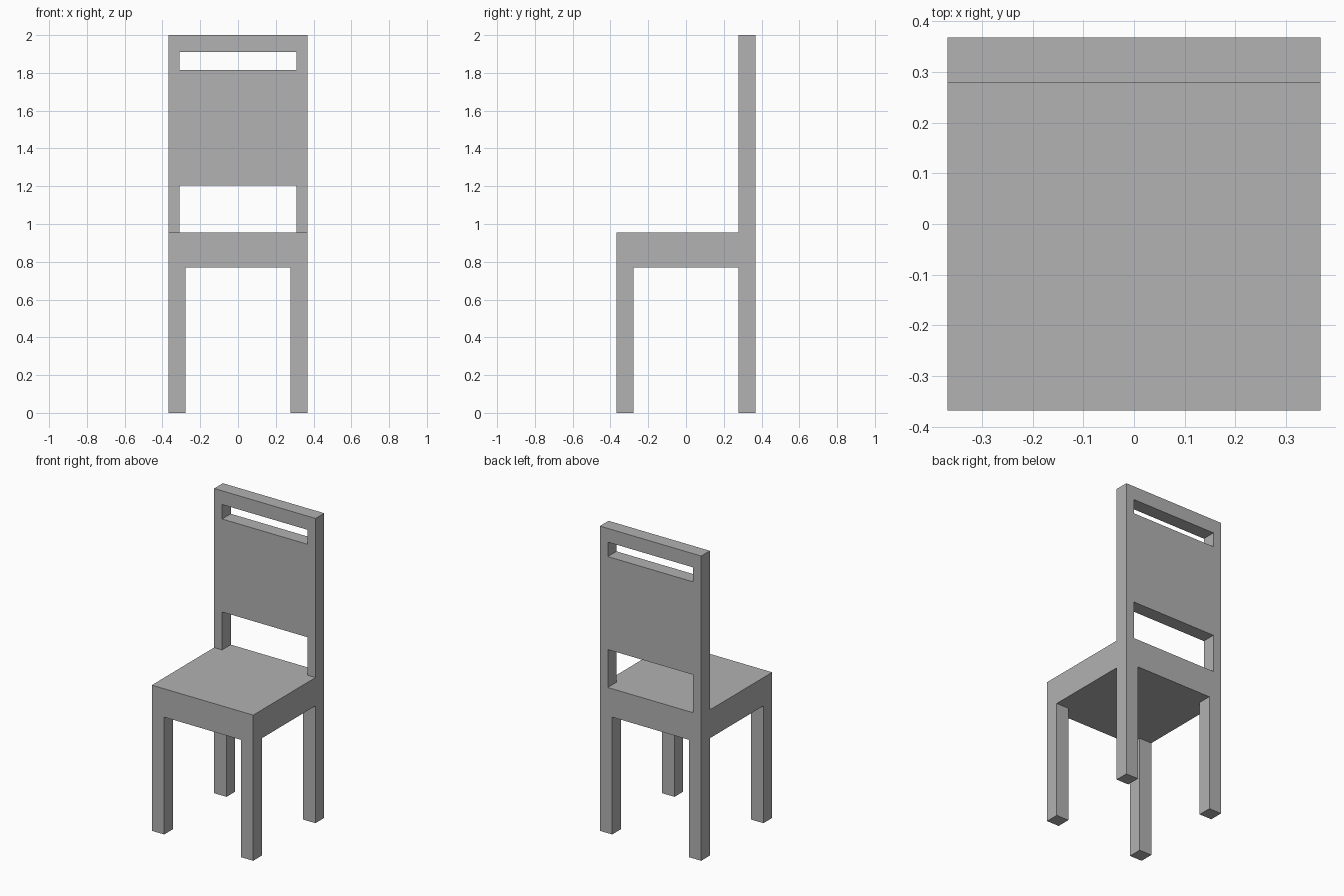
import bpy

if "Cube" in bpy.data.objects:
    bpy.data.objects.remove(bpy.data.objects["Cube"])

grey = bpy.data.materials.new("plain grey")
grey.diffuse_color = (0.445, 0.445, 0.445, 1)
grey.use_nodes = True
grey.node_tree.nodes["Principled BSDF"].inputs["Base Color"].default_value = grey.diffuse_color

H = 0.368                    # half width and half depth
LEG = 0.278                  # inner face of the legs
POST = 0.31                  # inner face of the back posts
SEAT_LOW, SEAT_TOP = 0.77, 0.956


def box(name, x0, x1, y0, y1, z0, z1):
    bpy.ops.mesh.primitive_cube_add(size=1)
    ob = bpy.context.object
    ob.name = name
    for v in ob.data.vertices:
        v.co = (x1 if v.co.x > 0 else x0,
                y1 if v.co.y > 0 else y0,
                z1 if v.co.z > 0 else z0)
    ob.data.materials.append(grey)
    return ob


# Seat block
box("seat", -H, H, -H, H, SEAT_LOW, SEAT_TOP)

# Legs and back posts, mirrored left and right
for side, s in (("left", -1), ("right", 1)):
    lx = sorted((s * LEG, s * H))
    px = sorted((s * POST, s * H))
    box(f"front_leg_{side}", *lx, -H, -LEG, 0, SEAT_LOW)
    box(f"back_leg_{side}", *lx, LEG, H, 0, SEAT_LOW)
    box(f"back_post_{side}", *px, LEG, H, SEAT_TOP, 2)

# Back panel and top rail, with the grip slot between them
box("back_panel", -POST, POST, LEG, H, 1.205, 1.815)
box("top_rail", -POST, POST, LEG, H, 1.91, 2)
